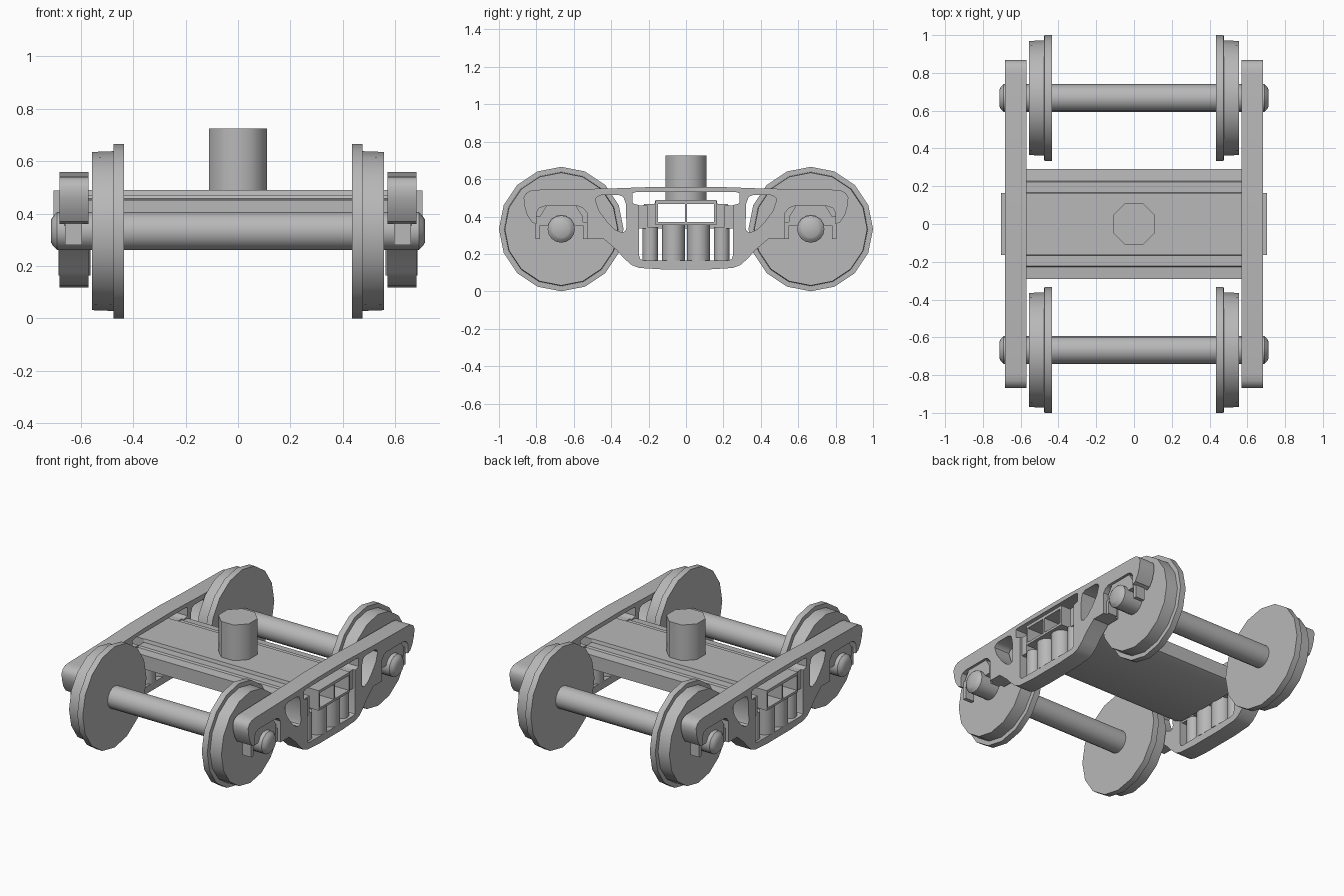
import bpy, bmesh, math
from mathutils import Vector

if "Cube" in bpy.data.objects:
    bpy.data.objects.remove(bpy.data.objects["Cube"])

steel = bpy.data.materials.new("grey_steel")
steel.diffuse_color = (0.48, 0.48, 0.48, 1)
steel.use_nodes = True
steel.node_tree.nodes["Principled BSDF"].inputs["Base Color"].default_value = steel.diffuse_color


def finish(name, bm, angle=35):
    bmesh.ops.recalc_face_normals(bm, faces=bm.faces[:])
    for f in bm.faces:
        f.smooth = True
    me = bpy.data.meshes.new(name)
    bm.to_mesh(me)
    bm.free()
    me.set_sharp_from_angle(angle=math.radians(angle))
    me.materials.append(steel)
    ob = bpy.data.objects.new(name, me)
    bpy.context.collection.objects.link(ob)
    return ob


def prism(name, loops, x0, x1):
    """Extrude a (y, z) outline with holes from x0 to x1."""
    bm = bmesh.new()
    for loop in loops:
        vs = [bm.verts.new((x0, y, z)) for y, z in loop]
        for i, v in enumerate(vs):
            bm.edges.new((v, vs[i - 1]))
    bmesh.ops.triangle_fill(bm, edges=bm.edges[:], use_beauty=True, normal=(1, 0, 0))
    ext = bmesh.ops.extrude_face_region(bm, geom=bm.faces[:], use_keep_orig=True)
    vs = [g for g in ext["geom"] if isinstance(g, bmesh.types.BMVert)]
    bmesh.ops.translate(bm, verts=vs, vec=(x1 - x0, 0, 0))
    return finish(name, bm)


def lathe(name, profile, centre, axis="X", sides=16, turn=0.0, angle=35):
    """Spin (distance along axis, radius) pairs into a closed solid."""
    bm = bmesh.new()
    rings = []
    for d, r in profile:
        ring = []
        for i in range(sides):
            a = 2 * math.pi * i / sides + turn
            c, s = r * math.cos(a), r * math.sin(a)
            p = Vector((d, c, s)) if axis == "X" else Vector((c, s, d))
            ring.append(bm.verts.new(p + Vector(centre)))
        rings.append(ring)
    for a, b in zip(rings, rings[1:]):
        for i in range(sides):
            bm.faces.new((a[i - 1], a[i], b[i], b[i - 1]))
    bm.faces.new(rings[0])
    bm.faces.new(rings[-1])
    return finish(name, bm, angle)


def rect(y0, y1, z0, z1):
    return [(y0, z0), (y1, z0), (y1, z1), (y0, z1)]


def mirrored(half):
    """Complete a half outline (y < 0) with its mirror image."""
    return half + [(-y, z) for y, z in reversed(half)]


AX_Y, AX_Z = 0.667, 0.333

# Wheelsets
for sy in (-1, 1):
    c = (0, sy * AX_Y, AX_Z)
    lathe("axle", [(-.713, .045), (-.705, .058), (-.69, .073), (.69, .073),
                   (.705, .058), (.713, .045)], c)
    for sx in (-1, 1):
        lathe("wheel", [(sx * .435, .333), (sx * .475, .333),
                        (sx * .476, .305), (sx * .557, .302)], c)

# Side frame outline: bottom, pedestal opening, nose, top chord
outline = mirrored([(-.12, .117), (-.25, .125), (-.29, .14), (-.33, .175), (-.37, .22),
                    (-.44, .28), (-.53, .28), (-.53, .42), (-.55, .445), (-.575, .455),
                    (-.755, .455), (-.785, .445), (-.80, .42), (-.80, .36), (-.825, .37),
                    (-.85, .41), (-.865, .46), (-.868, .50), (-.855, .525), (-.83, .539),
                    (-.79, .543), (-.40, .55), (-.15, .559)])
middle = mirrored([(-.225, .165), (-.245, .172), (-.25, .19), (-.25, .46), (-.30, .47),
                   (-.31, .485), (-.31, .505), (-.295, .525), (-.27, .53)])
hole = [(-.485, .49), (-.475, .505), (-.45, .515), (-.36, .515), (-.335, .505),
        (-.322, .47), (-.318, .34), (-.325, .32), (-.345, .315), (-.38, .33),
        (-.42, .37), (-.465, .43)]
# keep the column between small hole and middle opening solid
middle = [(max(-.285, min(.285, y)), z) for y, z in middle]
frame_loops = [outline, middle, hole, [(-y, z) for y, z in hole]]

# Bearing adapter sitting on the journal
arc = [(.074 * math.cos(math.radians(a)), AX_Z + .074 * math.sin(math.radians(a)))
       for a in range(15, 166, 30)]
adapter = [(.115, .352), (.115, .40), (.08, .456), (-.08, .456), (-.115, .40),
           (-.115, .352)] + list(reversed(arc))

cells = [rect(-.15, -.006, .37, .468), rect(.006, .15, .37, .468)]

for sx in (-1, 1):
    prism("side_frame", frame_loops, sx * .57, sx * .682)
    # Bolster end box with two open cells
    prism("bolster_end", [rect(-.163, .163, .355, .487)] + cells, sx * .57, sx * .705)
    # Suspension springs
    for sy in (-1, 1):
        lathe("large_spring", [(.163, .061), (.356, .061)],
              (sx * .625, sy * .067, 0), "Z", 12)
        lathe("small_spring", [(.163, .042), (.345, .042)],
              (sx * .625, sy * .191, 0), "Z", 12)
        # Wear plate beside the bolster end
        y0, y1 = sorted((sy * .205, sy * .252))
        prism("wear_plate", [rect(y0, y1, .335, .46)], sx * .585, sx * .667)
        # Pedestal lugs and adapter
        y0, y1 = sorted((sy * .78, sy * .805))
        prism("outer_lug", [rect(y0, y1, .28, .40)], sx * .595, sx * .66)
        y0, y1 = sorted((sy * .525, sy * .55))
        prism("inner_lug", [rect(y0, y1, .28, .37)], sx * .595, sx * .66)
        prism("bearing_adapter", [[(y + sy * AX_Y, z) for y, z in adapter]],
              sx * .60, sx * .665)

# Bolster beam with stepped top, hollow right through
beam = mirrored([(-.23, .335), (-.29, .36), (-.29, .452), (-.228, .457),
                 (-.222, .468), (-.168, .468), (-.163, .489)])
prism("bolster_beam", [beam] + cells, -.571, .571)

# Centre pivot
lathe("centre_pivot", [(.485, .12), (.725, .12)], (0, 0, 0), "Z", 8,
      math.pi / 8, 50)
